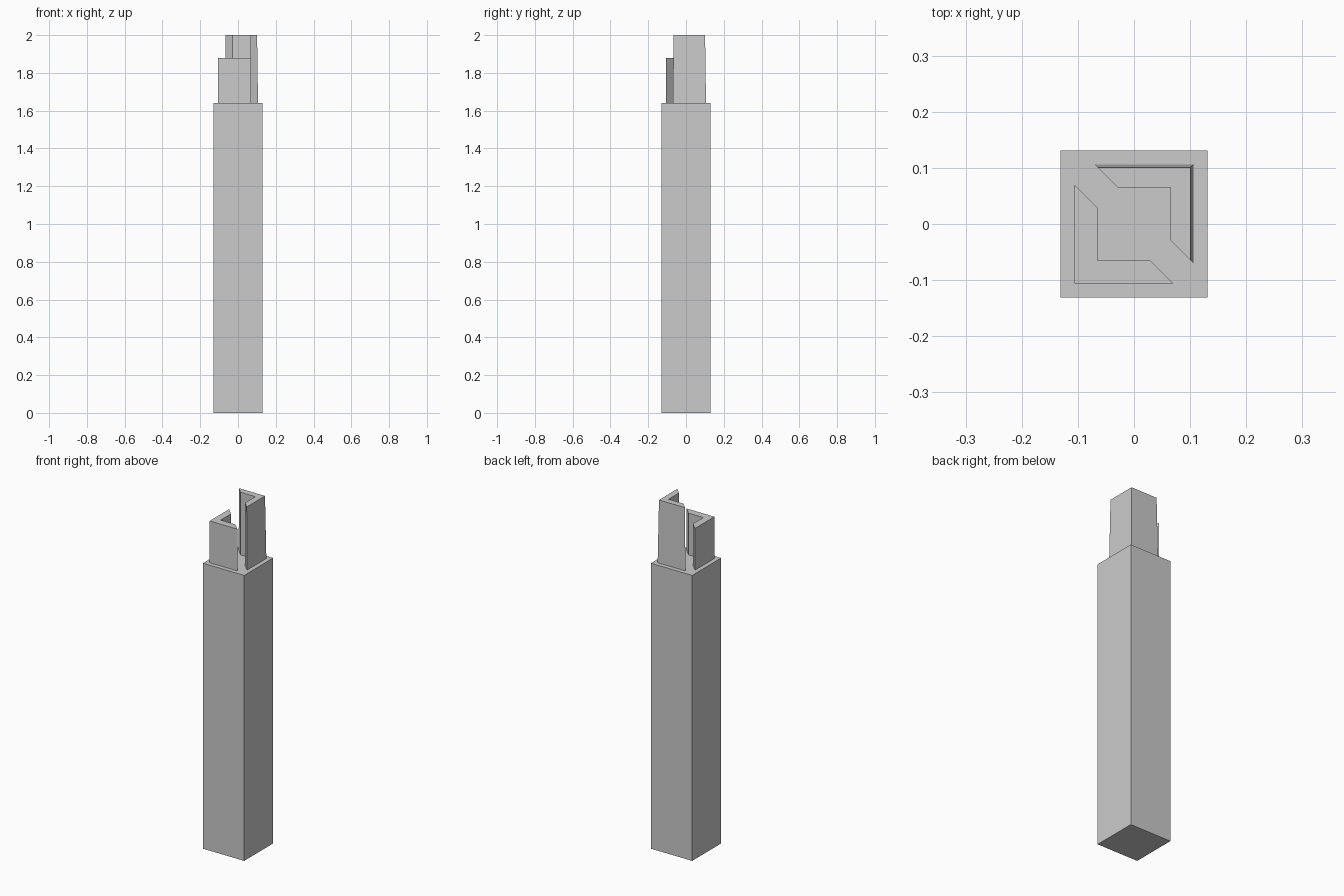
import bpy

if "Cube" in bpy.data.objects:
    bpy.data.objects.remove(bpy.data.objects["Cube"])

BASE_TOP = 1.64


def loft(name, bottom, top, z0, z1):
    """Solid between two matching counter-clockwise outlines."""
    n = len(bottom)
    verts = [(x, y, z0) for x, y in bottom] + [(x, y, z1) for x, y in top]
    faces = [list(range(n))[::-1], list(range(n, 2 * n))]
    faces += [[i, (i + 1) % n, n + (i + 1) % n, n + i] for i in range(n)]
    mesh = bpy.data.meshes.new(name)
    mesh.from_pydata(verts, [], faces)
    obj = bpy.data.objects.new(name, mesh)
    bpy.context.collection.objects.link(obj)
    return obj


def corner_outline(sign, outer, inner=0.065, tip=0.07, inner_tip=0.029):
    """L-shaped outline with mitred ends; sign -1 turns it half a turn."""
    pts = [(-tip, outer), (-inner_tip, inner), (inner, inner),
           (inner, -inner_tip), (outer, -tip), (outer, outer)]
    return [(sign * x, sign * y) for x, y in pts]


# Square post body
h = 0.131
square = [(-h, -h), (h, -h), (h, h), (-h, h)]
loft("post_body", square, square, 0, BASE_TOP)

# Tall rear corner bracket, outer faces leaning in very slightly
loft("tall_corner_bracket", corner_outline(1, 0.106),
     corner_outline(1, 0.101, tip=0.065), BASE_TOP, 2.0)

# Short front corner bracket
low = corner_outline(-1, 0.106)
loft("short_corner_bracket", low, low, BASE_TOP, 1.88)
